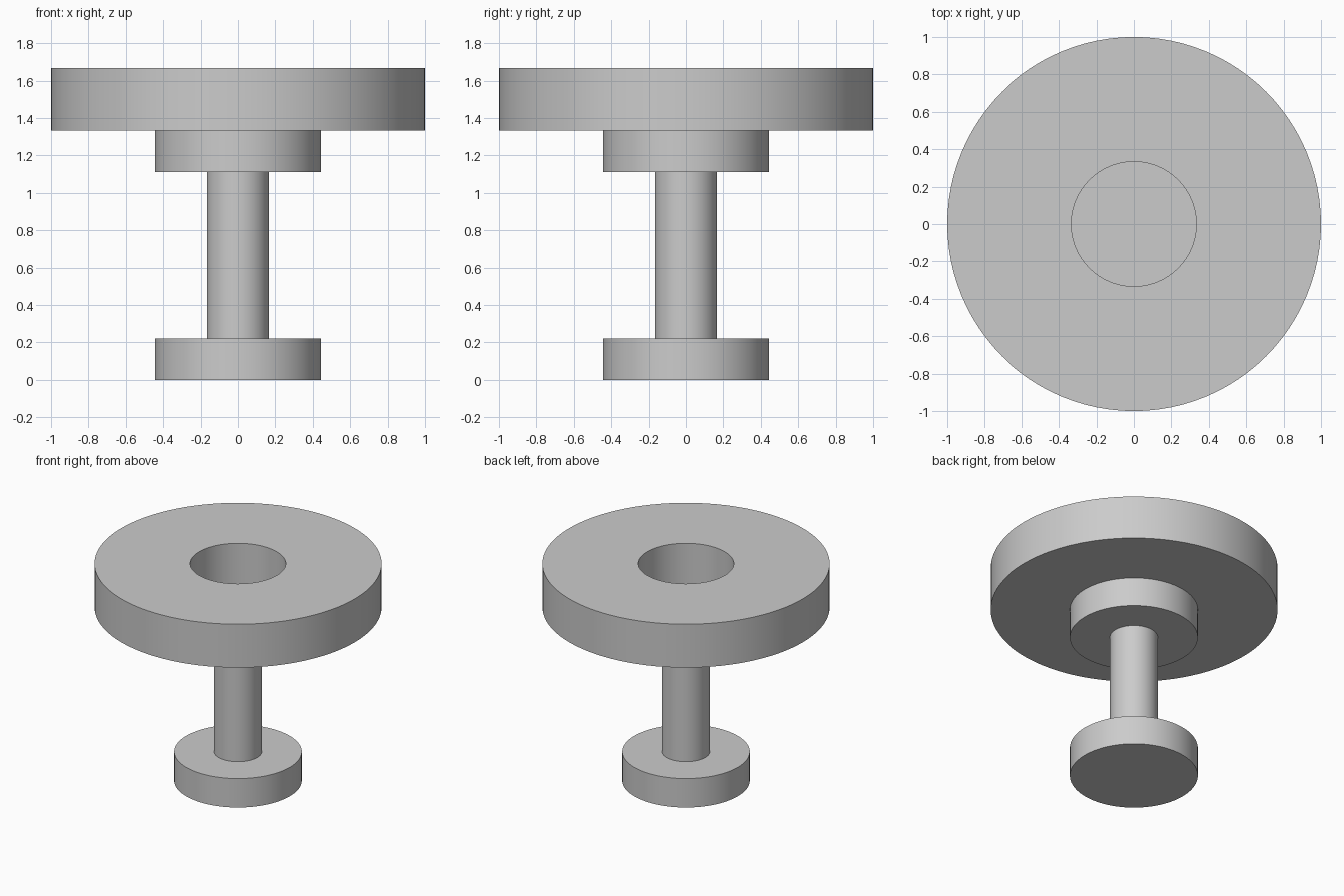
import bpy
import bmesh
from math import radians, tau

cube = bpy.data.objects.get("Cube")
if cube:
    bpy.data.objects.remove(cube, do_unlink=True)

SEGMENTS = 96
UNIT = 1 / 9  # design module: the wheel radius is nine modules

grey = bpy.data.materials.new("plain grey")
grey.use_nodes = True
colour = (0.6, 0.6, 0.6, 1)
grey.diffuse_color = colour
grey.node_tree.nodes["Principled BSDF"].inputs["Base Color"].default_value = colour


def lathe(name, profile, closed=False):
    """Spin an (r, z) profile, given in modules, around the z axis."""
    bm = bmesh.new()
    verts = [bm.verts.new((r * UNIT, 0, z * UNIT)) for r, z in profile]
    pairs = list(zip(verts, verts[1:]))
    if closed:
        pairs.append((verts[-1], verts[0]))
    edges = [bm.edges.new(pair) for pair in pairs]
    bmesh.ops.spin(bm, geom=verts + edges, cent=(0, 0, 0), axis=(0, 0, 1),
                   angle=tau, steps=SEGMENTS, use_merge=False)
    bmesh.ops.remove_doubles(bm, verts=bm.verts[:], dist=1e-5)
    bmesh.ops.recalc_face_normals(bm, faces=bm.faces[:])
    mesh = bpy.data.meshes.new(name)
    bm.to_mesh(mesh)
    bm.free()
    mesh.materials.append(grey)
    obj = bpy.data.objects.new(name, mesh)
    bpy.context.collection.objects.link(obj)
    bpy.ops.object.select_all(action="DESELECT")
    obj.select_set(True)
    bpy.context.view_layer.objects.active = obj
    bpy.ops.object.shade_smooth_by_angle(angle=radians(30))
    return obj


def disc(name, radius, bottom, top):
    return lathe(name, [(0, bottom), (radius, bottom), (radius, top), (0, top)])


# Foot, post and collar stacked as a spool
disc("foot", 4, 0, 2)
disc("post", 1.5, 2, 10)
disc("collar", 4, 10, 12)

# Wide ring on the collar, whose top closes the central hole
lathe("ring_top", [(3, 12), (9, 12), (9, 15), (3, 15)], closed=True)
